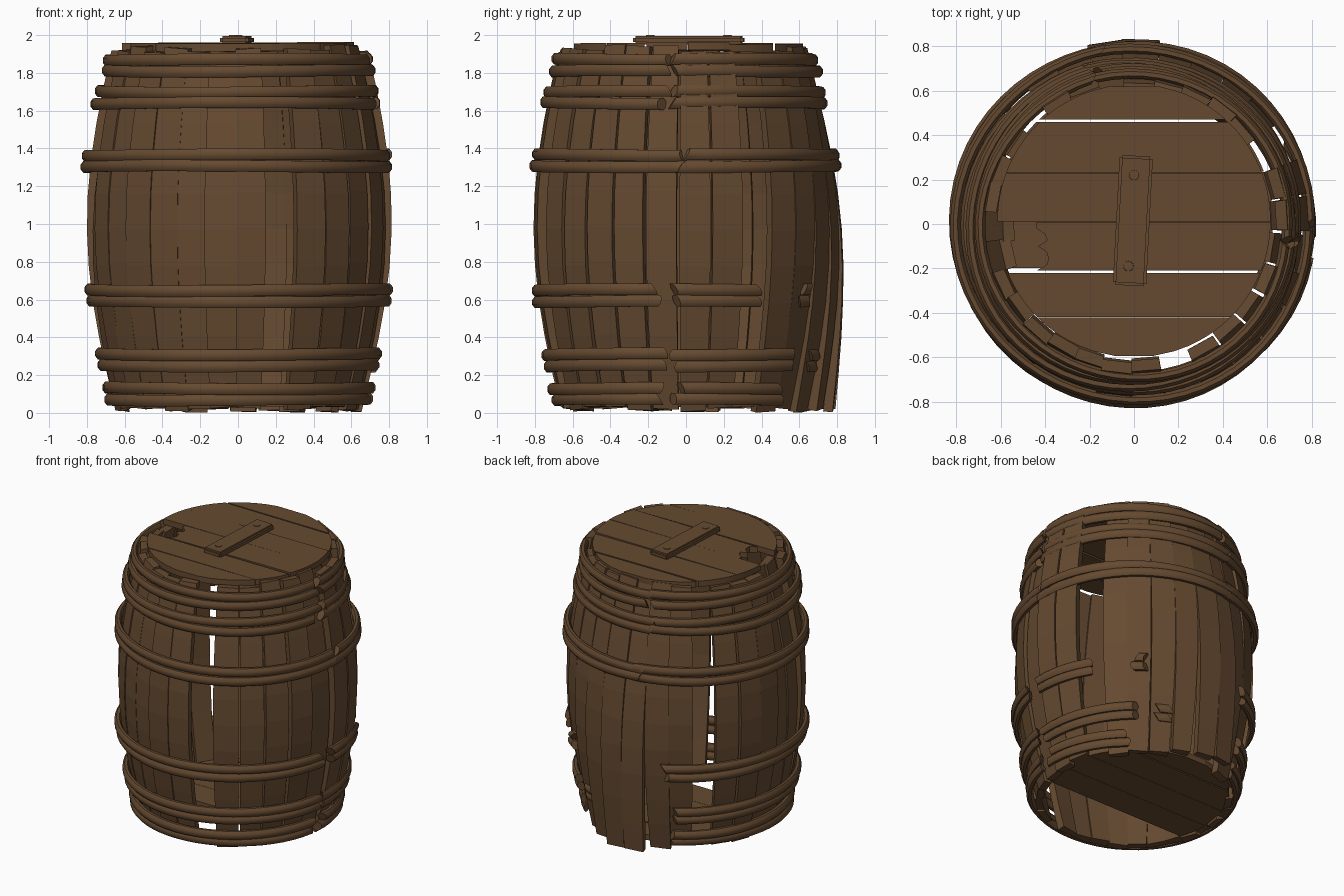
import bpy, bmesh, math, random
from mathutils import Vector, Matrix

if "Cube" in bpy.data.objects:
    bpy.data.objects.remove(bpy.data.objects["Cube"])

random.seed(7)
wood = bpy.data.materials.new("weathered_brown_wood")
wood.diffuse_color = (0.13, 0.068, 0.030, 1)
wood.use_nodes = True
wood.node_tree.nodes["Principled BSDF"].inputs["Base Color"].default_value = wood.diffuse_color


def finish(name, bm, smooth=False):
    bmesh.ops.recalc_face_normals(bm, faces=bm.faces)
    me = bpy.data.meshes.new(name)
    bm.to_mesh(me)
    bm.free()
    me.materials.append(wood)
    for p in me.polygons:
        p.use_smooth = smooth
    ob = bpy.data.objects.new(name, me)
    bpy.context.collection.objects.link(ob)
    if smooth:
        bpy.context.view_layer.objects.active = ob
        ob.select_set(True)
        bpy.ops.object.shade_smooth_by_angle(angle=math.radians(50))
        ob.select_set(False)
    return ob


def loft(bm, rings):
    """Skin a list of equal-length point rings and cap both ends."""
    vs = [[bm.verts.new(p) for p in r] for r in rings]
    n = len(vs[0])
    for a, b in zip(vs, vs[1:]):
        for k in range(n):
            bm.faces.new((a[k], a[(k + 1) % n], b[(k + 1) % n], b[k]))
    bm.faces.new(vs[0])
    bm.faces.new(vs[-1])


def barrel_radius(z):
    u = min(1, abs(z - 0.98) / 0.98)
    return 0.648 + 0.147 * math.cos(u * math.pi / 2)


# staves: index -> (bottom lean, top lean) for loosened ones
N = 30
lean = {5: (0.03, 0.0), 6: (0.08, -0.01), 7: (0.13, -0.02), 8: (0.14, -0.04),
        15: (0.0, -0.07), 16: (0.0, -0.05), 29: (-0.02, -0.02),
        0: (0.0, 0.03), 1: (0.01, 0.03), 9: (0.03, -0.02)}
missing = (2, 11, 24)


def stave(i):
    z0, z1 = random.uniform(0.005, 0.03), random.uniform(1.905, 1.95)
    lo, hi = lean.get(i, (random.uniform(-0.01, 0.01), random.uniform(-0.01, 0.012)))
    # staves crept sideways, opening a gap on the right side
    creep = 5 - 6.5 * (i - 2) / 22 if 2 <= i <= 24 else -1.5 + 6.5 * ((i - 24) % N) / 8
    ang = math.radians(12 * i + creep + random.uniform(-0.5, 0.5))
    half = math.tan(math.radians(random.uniform(5.75, 6.2)))
    rad, tan = Vector((math.cos(ang), math.sin(ang), 0)), Vector((-math.sin(ang), math.cos(ang), 0))
    rings = []
    for k in range(11):
        z = z0 + (z1 - z0) * k / 10
        t = min(1, z / 1.95)
        r = barrel_radius(z) + lo * (1 - t) ** 1.8 + hi * t
        ri = r - 0.05
        rag = 0.008 * (k in (0, 10))
        ring = []
        for q, s in ((r, -1), (r, 1), (ri, 1), (ri, -1)):
            w = half * (barrel_radius(z) - (r - q))
            ring.append(rad * q + tan * s * w + Vector((0, 0, max(0, z + random.uniform(-rag, rag)))))
        rings.append(ring)
    bm = bmesh.new()
    loft(bm, rings)
    finish(f"stave_{i:02d}", bm)


for i in range(N):
    if i not in missing:
        stave(i)


# hoops: twin rods wrapped around the staves, split where broken
def hoop(name, z, spans, shift=(0, 0), out=0.018):
    bm = bmesh.new()
    for dz in (0.03, -0.03):
        for a0, a1 in spans:
            a0 += random.uniform(-2, 2)
            a1 += random.uniform(-2, 2)
            n = max(4, int((a1 - a0) / 6))
            ph = random.uniform(0, 6)
            rings = []
            for k in range(n + 1):
                a = math.radians(a0 + (a1 - a0) * k / n)
                h = z + dz + 0.005 * math.sin(2 * a + ph)
                r = barrel_radius(z + dz) + out + 0.006 * math.sin(3 * a + ph)
                ring = []
                for m in range(8):
                    b = m * math.pi / 4 + math.pi / 8
                    # splintered ends: cut on the slant
                    skew = 0.03 * math.sin(b + ph) * (k in (0, n))
                    rr = r + 0.025 * math.cos(b)
                    ring.append((shift[0] + rr * math.cos(a + skew), shift[1] + rr * math.sin(a + skew),
                                 h + 0.033 * math.sin(b)))
                rings.append(ring)
            loft(bm, rings)
    finish(name, bm, True)


upper = [(-5, 104), (106, 352)]
hoop("hoop_top", 1.84, upper, (0.0, -0.005))
hoop("hoop_upper", 1.67, upper, (-0.012, -0.008), 0.02)
hoop("hoop_shoulder", 1.335, [(-2, 103), (100, 359)], (-0.005, 0.0), 0.026)
hoop("hoop_waist", 0.62, [(-3, 28), (51, 57), (93, 102), (114, 350)], (0.0, -0.005))
hoop("hoop_lower", 0.28, [(-3, 50), (62, 70), (120, 350)], (0.0, -0.008), 0.02)
hoop("hoop_bottom", 0.10, [(-3, 46), (118, 350)], (0.0, -0.008), 0.022)


# boards running along x, trimmed to a circle
def board(name, y0, y1, z, thick, R, cut_left=None, tilt=0.0):
    left, right = [], []
    steps = 8
    for k in range(steps + 1):
        y = y0 + (y1 - y0) * k / steps
        x = math.sqrt(max(0.0001, R * R - y * y))
        right.append((x, y))
        left.append((-x if cut_left is None else cut_left + random.uniform(-0.03, 0.03), y))
    outline = right + left[::-1]
    bm = bmesh.new()
    loft(bm, [[(x, y + 0.015, z + h + tilt * x) for x, y in outline] for h in (0, thick)])
    finish(name, bm)


# lid, with one board snapped on the left
edges = [-0.61, -0.435, -0.225, -0.005, 0.215, 0.455, 0.605]
for k, (a, b) in enumerate(zip(edges, edges[1:])):
    board(f"lid_board_{k}", a + 0.001, b - (0.010 if k in (1, 4) else 0.001),
          1.915 + random.uniform(-0.004, 0.004), 0.042, 0.615,
          -0.41 if k == 2 else None, random.uniform(-0.008, 0.008))

# floor, front boards missing
floor = [-0.215, 0.0, 0.22, 0.455, 0.62]
for k, (a, b) in enumerate(zip(floor, floor[1:])):
    board(f"floor_board_{k}", a + 0.001, b - (0.010 if k == 2 else 0.001), 0.035, 0.04, 0.625)

# batten on the lid
bm = bmesh.new()
bmesh.ops.create_cube(bm, size=1)
bmesh.ops.scale(bm, vec=(0.15, 0.585, 0.045), verts=bm.verts)
bmesh.ops.bevel(bm, geom=bm.edges[:], offset=0.012, segments=2, affect='EDGES')
batten_pos = Matrix.Translation((-0.005, 0.015, 1.974)) @ Matrix.Rotation(math.radians(-3), 4, 'Z')
bm.transform(batten_pos)
finish("lid_batten", bm)

# pegs through the batten
for name, x, y in (("peg_back", 0.0, 0.22), ("peg_front", -0.025, -0.19)):
    bm = bmesh.new()
    bmesh.ops.create_cone(bm, cap_ends=True, segments=12, radius1=0.027, radius2=0.022, depth=0.02)
    bm.transform(Matrix.Translation((x, y, 1.99)))
    finish(name, bm)
